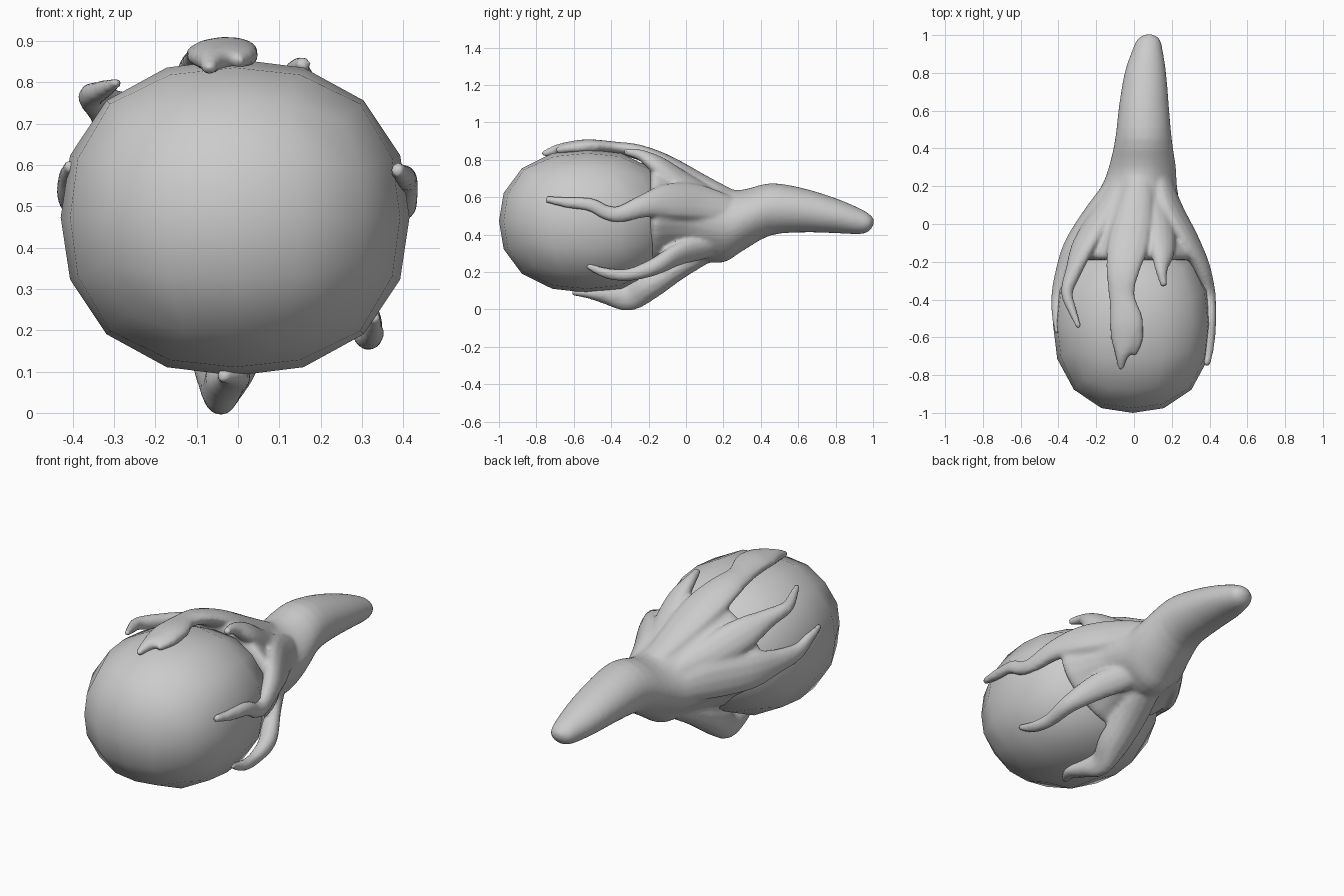
import bpy, bmesh
from math import sin, cos, tan, pi, exp
from mathutils import Vector

CENTER = Vector((-0.007, -0.53, 0.473))
HALF = Vector((0.422, 0.47, 0.383))


def add_object(name, bm):
    bmesh.ops.recalc_face_normals(bm, faces=bm.faces)
    mesh = bpy.data.meshes.new(name)
    bm.to_mesh(mesh)
    bm.free()
    obj = bpy.data.objects.new(name, mesh)
    bpy.context.collection.objects.link(obj)
    return obj


def loft(bm, rings):
    """Skin a list of rings of points and cap both ends."""
    rows = [[bm.verts.new(p) for p in ring] for ring in rings]
    n = len(rows[0])
    for a, b in zip(rows, rows[1:]):
        for i in range(n):
            j = (i + 1) % n
            bm.faces.new((a[i], a[j], b[j], b[i]))
    bm.faces.new(rows[0])
    bm.faces.new(rows[-1][::-1])


def resample(points, steps=4):
    """Catmull-Rom interpolation of tuples."""
    pts = [Vector(p) for p in points]
    pts = [pts[0]] + pts + [pts[-1]]
    out = []
    for i in range(1, len(pts) - 2):
        a, b, c, d = pts[i - 1:i + 3]
        for s in range(steps):
            t = s / steps
            out.append(0.5 * (2 * b + (c - a) * t + (2 * a - 5 * b + 4 * c - d) * t * t
                              + (3 * b - a - 3 * c + d) * t ** 3))
    return out + [pts[-1]]


def finger(bm, points):
    """Flattened tube (x, y, z, half width, half thickness) hugging the ball."""
    samples = resample(points)
    pos = [Vector(s[:3]) for s in samples]
    rings = []
    for i, s in enumerate(samples):
        tangent = (pos[min(i + 1, len(pos) - 1)] - pos[max(i - 1, 0)]).normalized()
        out = pos[i] - CENTER
        out.y *= 0.3
        side = tangent.cross(out).normalized()
        normal = side.cross(tangent).normalized()
        rings.append([pos[i] + side * s[3] * cos(a) + normal * s[4] * sin(a)
                      for a in (2 * pi * k / 12 for k in range(12))])
    loft(bm, rings)


# Ball: a rounded, slightly boxy low-poly sphere
bm = bmesh.new()
bmesh.ops.create_cube(bm, size=2)
bmesh.ops.subdivide_edges(bm, edges=bm.edges[:], cuts=3, use_grid_fill=True)
for v in bm.verts:
    d = Vector([tan(c * pi / 4) for c in v.co])
    p = 2.28
    d /= sum(abs(c) ** p for c in d) ** (1 / p)
    v.co = CENTER + Vector([d[i] * HALF[i] for i in range(3)])
for f in bm.faces:
    f.smooth = True
add_object("ball", bm)

# Stem and palm: sections (y, x min, x max, z min, z max)
sections = [
    (1.004, 0.06, 0.10, 0.455, 0.485), (0.98, 0.02, 0.135, 0.42, 0.51),
    (0.93, -0.005, 0.15, 0.403, 0.54), (0.8, -0.05, 0.17, 0.408, 0.595),
    (0.62, -0.08, 0.185, 0.412, 0.65), (0.45, -0.1, 0.2, 0.395, 0.675),
    (0.3, -0.135, 0.222, 0.31, 0.64), (0.2, -0.175, 0.228, 0.25, 0.655),
    (0.05, -0.26, 0.255, 0.25, 0.725), (-0.06, -0.32, 0.305, 0.235, 0.775),
    (-0.16, -0.36, 0.355, 0.2, 0.81), (-0.19, -0.33, 0.32, 0.23, 0.78)]
bm = bmesh.new()
rings = []
for y, x0, x1, z0, z1 in resample(sections, 3):
    ring = []
    hollow = min(max((0.5 - y) / 0.35, 0), 1)
    for k in range(32):
        a = 2 * pi * k / 32
        # leaner diagonals, and a hollow on the lower left where no finger starts
        r = 1 - hollow * (0.06 * sin(2 * a) ** 2 + 0.12 * exp(-((a - 1.25 * pi) / 0.5) ** 2))
        ring.append(((x0 + x1) / 2 + r * (x1 - x0) / 2 * cos(a), y,
                     (z0 + z1) / 2 + r * (z1 - z0) / 2 * sin(a)))
    rings.append(ring)
loft(bm, rings)

# Gripping fingers, each rooted inside the stem
finger(bm, [(.04, .32, .57, .05, .03), (.01, .1, .67, .09, .045), (-.03, -.1, .775, .11, .05),
            (-.06, -.25, .84, .09, .04), (-.065, -.38, .862, .07, .035), (-.04, -.52, .872, .09, .038),
            (-.05, -.62, .865, .075, .033), (-.065, -.7, .85, .035, .028), (-.07, -.77, .83, .015, .015)])
finger(bm, [(.0, -.48, .87, .04, .03), (.02, -.6, .865, .03, .028), (-.005, -.69, .85, .018, .018)])
finger(bm, [(.1, .25, .54, .05, .03), (.14, .0, .67, .08, .045), (.15, -.14, .765, .07, .045),
            (.145, -.24, .825, .035, .03), (.16, -.33, .845, .018, .018)])
finger(bm, [(-.04, .28, .54, .04, .03), (-.15, .08, .6, .08, .045), (-.26, -.1, .69, .085, .045),
            (-.32, -.25, .74, .05, .04), (-.355, -.36, .765, .033, .033), (-.33, -.45, .78, .025, .025),
            (-.29, -.55, .80, .014, .014)])
finger(bm, [(-.05, .3, .47, .05, .03), (-.19, .1, .5, .1, .045), (-.315, -.1, .51, .1, .05),
            (-.375, -.25, .52, .065, .04), (-.405, -.38, .53, .045, .033), (-.408, -.48, .57, .03, .028),
            (-.405, -.58, .6, .016, .016)])
finger(bm, [(.13, .32, .52, .05, .03), (.195, .1, .57, .1, .045), (.285, -.08, .58, .1, .05),
            (.355, -.22, .555, .065, .045), (.395, -.35, .51, .045, .035), (.405, -.43, .52, .04, .03),
            (.408, -.51, .56, .037, .028), (.4, -.64, .573, .03, .026), (.385, -.75, .59, .018, .018)])
finger(bm, [(.08, .34, .44, .04, .03), (.13, .14, .345, .07, .045), (.22, -.03, .3, .07, .045),
            (.3, -.17, .228, .048, .045), (.315, -.3, .187, .036, .033), (.325, -.42, .192, .03, .028),
            (.33, -.53, .235, .016, .016)])
finger(bm, [(.04, .36, .42, .05, .03), (.01, .12, .305, .08, .05), (-.02, -.04, .225, .09, .065),
            (-.03, -.2, .13, .085, .08), (-.04, -.31, .067, .05, .076), (-.03, -.42, .075, .05, .05),
            (-.01, -.52, .088, .042, .03), (-.04, -.61, .09, .016, .016)])
claw = add_object("gripping_stem", bm)

# Fuse stem and fingers into one organic skin
remesh = claw.modifiers.new("fuse", 'REMESH')
remesh.mode = 'VOXEL'
remesh.voxel_size = 0.011
remesh.use_smooth_shade = True
smooth = claw.modifiers.new("soften", 'SMOOTH')
smooth.factor = 0.5
smooth.iterations = 6
